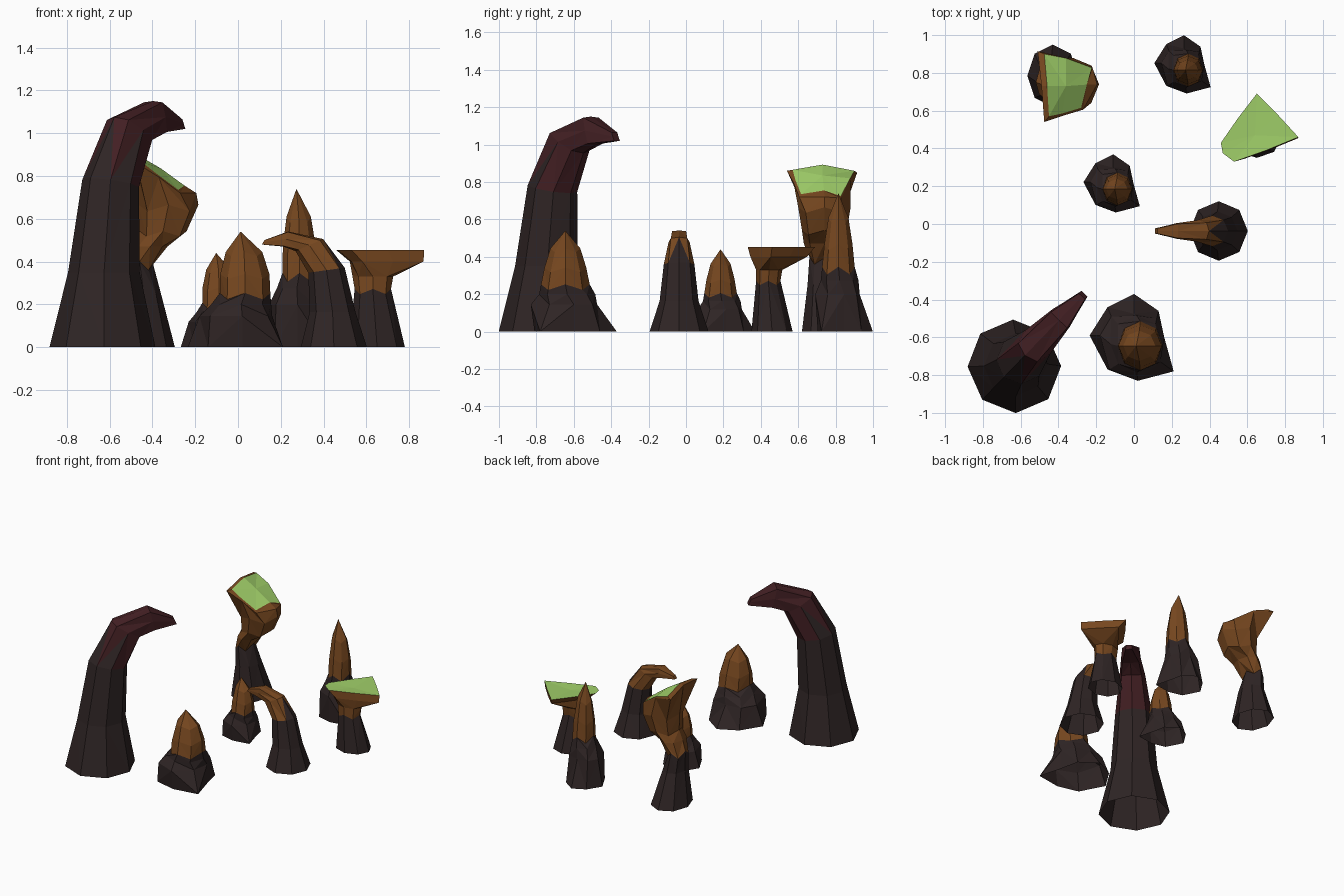
import bpy, bmesh, math
from mathutils import Vector

if "Cube" in bpy.data.objects:
    bpy.data.objects.remove(bpy.data.objects["Cube"])


def material(name, rgb):
    m = bpy.data.materials.new(name)
    m.diffuse_color = (*rgb, 1)
    m.use_nodes = True
    m.node_tree.nodes["Principled BSDF"].inputs["Base Color"].default_value = m.diffuse_color
    return m


DARK = material("dark rock", (0.028, 0.018, 0.018))
BROWN = material("brown rock", (0.185, 0.064, 0.014))
RED = material("dark red rock", (0.056, 0.014, 0.017))
GREEN = material("grass", (0.35, 0.62, 0.14))
N = 8  # sides of every rock


def loft(name, rings, mats, rule, top=None, top_index=1):
    """Skin rings of N points, open at the ground; 'rule' picks a material
    from a face centre, 'top' is the apex point of the closing fan."""
    bm = bmesh.new()
    vr = [[bm.verts.new(p) for p in r] for r in rings]
    for a, b in zip(vr, vr[1:]):
        for i in range(N):
            j = (i + 1) % N
            # alternate the diagonals for a chiselled look
            if i % 2:
                tris = ((a[i], a[j], b[j]), (a[i], b[j], b[i]))
            else:
                tris = ((a[i], a[j], b[i]), (a[j], b[j], b[i]))
            for t in tris:
                bm.faces.new(t)
    for f in bm.faces:
        f.material_index = rule(f.calc_center_median())
    if top is None:
        cap = [bm.faces.new(vr[-1])]
    else:
        tip = bm.verts.new(top)
        cap = [bm.faces.new((vr[-1][i], vr[-1][(i + 1) % N], tip)) for i in range(N)]
    for f in cap:
        f.material_index = top_index
    me = bpy.data.meshes.new(name)
    bm.to_mesh(me)
    bm.free()
    for m in mats:
        me.materials.append(m)
    ob = bpy.data.objects.new(name, me)
    bpy.context.collection.objects.link(ob)
    return ob


def oval(x, y, z, rx, ry, zig=0.0):
    return [Vector((x + rx * math.cos(i * math.tau / N), y + ry * math.sin(i * math.tau / N),
                    z + zig * (-1) ** i)) for i in range(N)]


# Hooked horns: each ring is (back u, back z, front u, front z, half width, boxiness)
HOOK = [(-.25, 0, .24, 0, .25, 1), (-.165, .35, .175, .35, .165, 1),
        (-.085, .79, .185, .74, .13, 1), (.075, 1.075, .28, .955, .09, 1.1),
        (.335, 1.15, .37, 1.0, .065, 1.3), (.51, 1.065, .53, 1.02, .022, 1.4)]


def hooked_rock(name, x, y, yaw, s, sz, tip_mat, level):
    c, sn = math.cos(yaw), math.sin(yaw)
    rings = []
    for u0, z0, u1, z1, w, box in HOOK:
        ring = []
        for i in range(N):
            a = i * math.tau / N
            ca, sa = (max(-1, min(1, box * t)) for t in (math.cos(a), math.sin(a)))
            k = (1 + ca) / 2
            u, v, z = u0 + (u1 - u0) * k, w * sa, z0 + (z1 - z0) * k
            ring.append(Vector((x + s * (u * c - v * sn), y + s * (u * sn + v * c), z * sz)))
        rings.append(ring)

    def rule(p):
        u = ((p.x - x) * c + (p.y - y) * sn) / s
        return int(p.z / sz + 1.1 * u > level)
    loft(name, rings, [DARK, tip_mat], rule)


hooked_rock("large_hooked_rock", -.63, -.75, math.radians(46), 1, 1, RED, .95)
hooked_rock("small_hooked_rock", .445, -.037, math.pi, .63, .47, BROWN, .9)

# Spires: lumpy skirt with a spur, then a pointed column on a narrow ledge
SKIRT = [(.16, 0), (.13, .14), (0, .23), (-.14, .16), (-.235, .01), (-.14, -.17), (.02, -.21), (.21, -.18)]
BULGE = [(.16, 0), (.12, .10), (0, .125), (-.12, .11), (-.18, .01), (-.13, -.17), (.02, -.23), (.14, -.13)]


def spire(name, x, y, s, sz):
    rings = [[Vector((a, b, 0)) for a, b in SKIRT],
             [Vector((a, b, .145)) for a, b in BULGE],
             oval(.015, -.035, .20, .14, .15),
             oval(.033, -.045, .238, .118, .13, .015),
             oval(.032, -.045, .33, .115, .112, .012),
             oval(.028, -.045, .435, .085, .08, .01)]
    fit = lambda p: Vector((x + p.x * s, y + p.y * s, p.z * sz))
    loft(name, [[fit(p) for p in r] for r in rings], [DARK, BROWN],
         lambda p: int(p.z / sz > .236), fit(Vector((.012, -.045, .54))))


spire("front_spire", 0, -.6, 1, 1)
spire("middle_spire", -.11, .215, .67, .815)
spire("back_spire", .265, .845, .67, 1.37)

# Tall rock with a heavy tilted head and a ragged grassy slope
HEAD_RIM = [(-.195, .74, .72), (-.22, .83, .715), (-.36, .88, .81), (-.51, .915, .85),
            (-.49, .73, .885), (-.475, .54, .86), (-.37, .575, .795), (-.27, .605, .72)]
GRASS_EDGE = [(-.25, .738, .755), (-.225, .828, .725), (-.36, .878, .82), (-.475, .90, .86),
              (-.46, .73, .893), (-.45, .57, .865), (-.38, .585, .81), (-.28, .615, .735)]
loft("grassy_head_rock",
     [oval(-.43, .785, 0, .135, .165), oval(-.44, .755, .25, .08, .105),
      oval(-.46, .75, .38, .06, .09, .02), oval(-.41, .74, .47, .08, .11),
      oval(-.35, .74, .53, .11, .12, .012), oval(-.325, .74, .65, .14, .14, .015),
      [Vector(p) for p in HEAD_RIM], [Vector(p) for p in GRASS_EDGE]],
     [DARK, BROWN, GREEN], lambda p: int(p.z > .375), (-.36, .73, .835), 2)

# Short pedestal with a flat grassy plate
PLATE = [(.87, .46), (.76, .58), (.65, .69), (.55, .56), (.46, .43), (.47, .375), (.53, .33), (.70, .39)]


def plate(s, z, cx=.85, cy=.42):
    return [Vector((cx + (x - cx) * s, cy + (y - cy) * s, z)) for x, y in PLATE]


loft("grassy_plate_rock",
     [oval(.65, .46, 0, .13, .11), oval(.63, .44, .26, .085, .065, .012),
      oval(.63, .445, .33, .095, .07), plate(.84, .40), plate(1, .453)],
     [DARK, BROWN, GREEN], lambda p: int(p.z > .265), (.64, .47, .447), 2)
